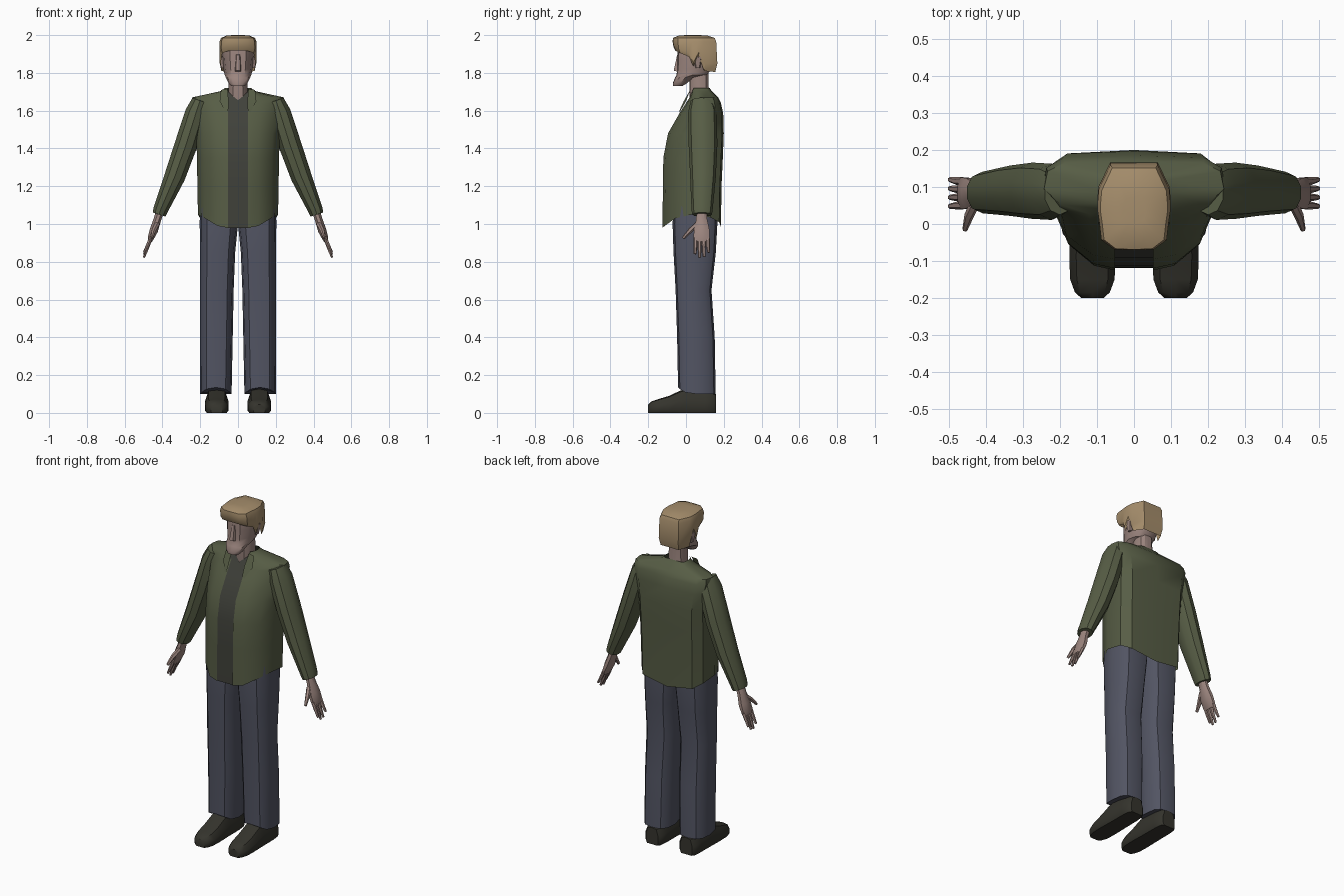
import bpy, bmesh, math
from mathutils import Vector


def material(name, rgb):
    m = bpy.data.materials.new(name)
    m.diffuse_color = (*rgb, 1)
    return m


SKIN = material("skin", (0.33, 0.235, 0.21))
HAIR = material("hair", (0.38, 0.27, 0.15))
GREEN = material("jacket_green", (0.095, 0.11, 0.06))
DARK = material("shirt_grey", (0.05, 0.052, 0.042))
DENIM = material("denim", (0.085, 0.09, 0.125))
LEATHER = material("shoe_brown", (0.035, 0.034, 0.026))


def loft(name, rings, mat, closed=True, caps=(True, True), mirror=False, angle=35):
    """Skin a list of equal-length point rings."""
    bm = bmesh.new()
    vs = [[bm.verts.new(p) for p in r] for r in rings]
    n = len(rings[0])
    for a, b in zip(vs, vs[1:]):
        for i in range(n if closed else n - 1):
            j = (i + 1) % n
            bm.faces.new((a[i], a[j], b[j], b[i]))
    for cap, ring in zip(caps, (vs[0], vs[-1])):
        if cap and closed:
            bm.faces.new(ring)
    bmesh.ops.recalc_face_normals(bm, faces=bm.faces)
    me = bpy.data.meshes.new(name)
    bm.to_mesh(me)
    bm.free()
    me.materials.append(mat)
    me.shade_smooth()
    me.set_sharp_from_angle(angle=math.radians(angle))
    ob = bpy.data.objects.new(name, me)
    bpy.context.collection.objects.link(ob)
    if mirror:
        ob.modifiers.new("mirror", "MIRROR").use_mirror_merge = False
    return ob


def tube(name, path, mat, sides=8, **kw):
    """Elliptical limb; path entries are (centre, side radius, depth radius)."""
    cs = [Vector(p[0]) for p in path]
    rings = []
    for i, (c, a, b) in enumerate(path):
        d = (cs[min(i + 1, len(cs) - 1)] - cs[max(i - 1, 0)]).normalized()
        u = d.cross(Vector((0, 1, 0))).normalized()
        v = u.cross(d)
        ts = [2 * math.pi * (k + 0.5) / sides for k in range(sides)]
        rings.append([cs[i] + u * a * math.cos(t) + v * b * math.sin(t) for t in ts])
    return loft(name, rings, mat, mirror=True, **kw)


def symmetric(half, z, w, yf, yb, zs=None):
    """Full ring from a half profile running front centre to back centre."""
    pts = [(a * w, yf + b * (yb - yf), zs[i] if zs else z) for i, (a, b) in enumerate(half)]
    return pts + [(-x, y, h) for x, y, h in pts[-2:0:-1]]


# jacket: open-fronted shell with a dipping hem
COAT = [(0, 0), (.35, .04), (.77, .22), (1, .5), (.96, .82), (.77, .97), (0, 1)]
HEM = [.98, .99, 1.03, 1.05, 1.035, 1.01, .985]


def coat_ring(z, w, yf, yb, zs=None):
    pts = []
    for i, (a, b) in enumerate(COAT):
        x = .052 + a * (w - .052) if i < 4 else a * w
        pts.append((x, yf + b * (yb - yf), zs[i] if zs else z))
    return pts + [(-x, y, h) for x, y, h in pts[-2::-1]]


coat = [(1.2, .215, -.122, .188), (1.35, .217, -.12, .195), (1.48, .222, -.095, .2),
        (1.585, .235, -.035, .197), (1.64, .247, 0, .185), (1.67, .243, .02, .17),
        (1.705, .085, .034, .135), (1.72, .07, .04, .125)]
loft("jacket", [coat_ring(0, .212, -.125, .185, HEM)] + [coat_ring(*r) for r in coat],
     GREEN, closed=False)

# shirt panel in the jacket opening, with a shallow V at the neck
shirt = [(.98, -.119), (1.2, -.117), (1.35, -.114), (1.48, -.09), (1.585, -.03), (1.64, .003)]
rows = [[(x, y, z) for x in (-.065, 0, .065)] for z, y in shirt]
rows.append([(-.058, .036, 1.705), (0, .012, 1.655), (.058, .036, 1.705)])
loft("shirt", rows, DARK, closed=False)

# collar lapels
loft("lapel", [[(.055, .025, 1.715), (.09, .022, 1.71)],
               [(.05, -.012, 1.65), (.097, 0, 1.65)],
               [(.052, -.035, 1.60), (.065, -.034, 1.59)]], GREEN, closed=False, mirror=True)

# sleeves
tube("sleeve", [((.2, .085, 1.655), .045, .06), ((.222, .087, 1.59), .06, .076),
                ((.275, .09, 1.42), .063, .076), ((.335, .09, 1.25), .058, .068),
                ((.41, .085, 1.075), .041, .056), ((.418, .085, 1.05), .037, .052)], GREEN, sides=10)

# hands
tube("palm", [((.415, .083, 1.06), .022, .03), ((.428, .083, 1.02), .022, .032),
              ((.446, .083, .965), .024, .045), ((.462, .083, .925), .018, .046),
              ((.468, .083, .905), .011, .042)], SKIN)
for i, tip in enumerate((.842, .822, .826, .85)):
    y = .05 + .022 * i
    tube("finger_%d" % (i + 1), [((.462, y, .925), .011, .011),
                                 ((.479, y, (.925 + tip) / 2), .0095, .0105),
                                 ((.498, y - .002 + .002 * i, tip), .006, .007)], SKIN, sides=6)
tube("thumb", [((.428, .06, 1.0), .014, .014), ((.446, .022, .965), .013, .013),
               ((.457, -.015, .925), .007, .008)], SKIN, sides=6)


# trousers
def leg_ring(z, x0, x1, yf, yb, lift=0):
    pts = []
    for k in range(12):
        t = 2 * math.pi * k / 12
        c, s = math.cos(t), math.sin(t)
        px = math.copysign(abs(c) ** .7, c)
        py = math.copysign(abs(s) ** .7, s)
        pts.append(((x0 + x1) / 2 + px * (x1 - x0) / 2,
                    (yf + yb) / 2 + py * (yb - yf) / 2, z + lift * max(0, -s) ** 2))
    return pts


legs = [(.1, .034, .2, -.042, .157, .035), (.4, .028, .2, -.047, .152),
        (.65, .023, .2, -.055, .135), (.85, .015, .2, -.066, .158),
        (1.0, 0, .203, -.071, .166), (1.12, 0, .2, -.065, .165)]
loft("trouser_leg", [leg_ring(*r) for r in legs], DENIM, mirror=True)

# shoes, lofted toe to heel
SOLE = [(-.85, 0), (.85, 0), (1, .15), (1, .55), (.7, .94), (0, 1), (-.7, .94), (-1, .55), (-1, .15)]
shoe = [(-.2, .03, .045), (-.185, .047, .06), (-.15, .06, .072), (-.09, .0625, .09),
        (-.03, .061, .118), (0, .06, .127), (.1, .059, .115), (.145, .054, .105), (.16, .04, .1)]
loft("shoe", [[(.1125 + a * w, y, b * h) for a, b in SOLE] for y, w, h in shoe],
     LEATHER, mirror=True, angle=40)

# neck and head
HEAD = [(0, 0), (.5, .03), (.85, .22), (1, .55), (.8, .87), (.45, 1), (0, 1)]
loft("neck", [symmetric(HEAD, *r) for r in
              [(1.6, .055, .03, .13), (1.66, .052, .018, .122), (1.82, .048, .02, .118)]], SKIN)
skull = [(1.73, .035, -.068, -.02), (1.745, .05, -.07, .005), (1.775, .064, -.058, .04),
         (1.79, .071, -.05, .11), (1.82, .077, -.047, .135), (1.87, .083, -.046, .15),
         (1.93, .085, -.045, .15), (1.97, .07, -.04, .13)]
loft("head", [symmetric(HEAD, *r) for r in skull], SKIN)
loft("nose", [[(-.018, -.04, 1.805), (-.012, -.065, 1.812), (.012, -.065, 1.812), (.018, -.04, 1.805)],
              [(-.012, -.04, 1.9), (-.008, -.047, 1.895), (.008, -.047, 1.895), (.012, -.04, 1.9)]], SKIN)
loft("ear", [[(.076, .05, 1.825), (.088, .055, 1.825), (.088, .07, 1.825), (.076, .075, 1.825)],
             [(.08, .04, 1.885), (.097, .045, 1.885), (.097, .08, 1.885), (.08, .085, 1.885)]],
     SKIN, mirror=True)

# hair cap with a fringe, pointed sideburns and a low back
CAP = [(0, 0), (.55, .01), (.9, .12), (.96, .34), (1, .45), (1, .58), (.97, .72), (.65, 1), (0, 1)]
FRINGE = [1.918, 1.917, 1.905, 1.885, 1.835, 1.89, 1.81, 1.805, 1.805]
hair = [(1.965, .098, -.071, .16), (1.985, .09, -.069, .152), (1.997, .062, -.04, .115)]
loft("hair", [symmetric(CAP, 0, .091, -.056, .155, FRINGE),
              symmetric(CAP, 0, .099, -.066, .166, [max(z + .02, 1.85) for z in FRINGE])]
     + [symmetric(CAP, *r) for r in hair] + [symmetric(CAP, 2.0, .03, 0, .07)],
     HAIR, caps=(False, True))
